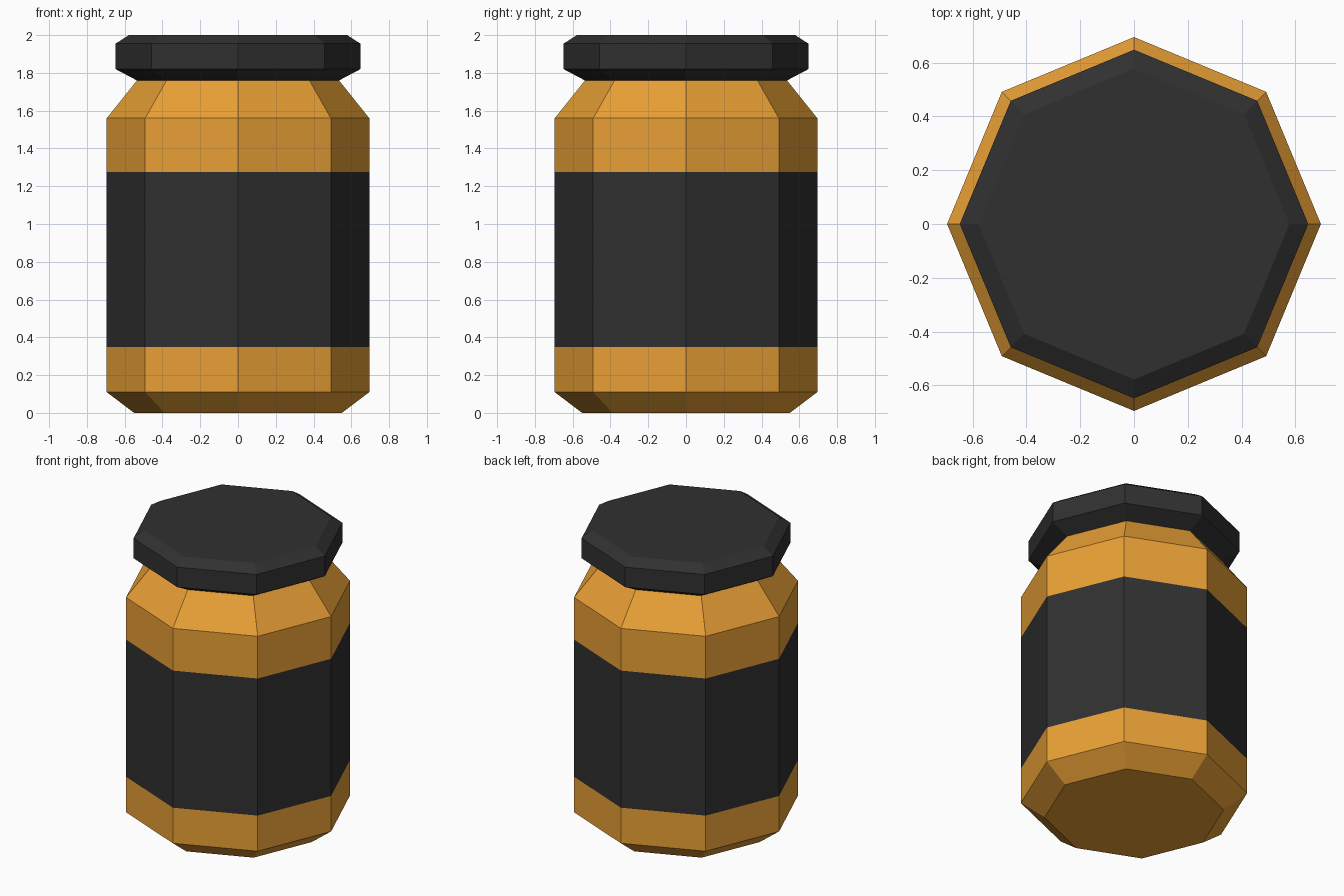
import bpy, bmesh
from math import cos, sin, pi

if "Cube" in bpy.data.objects:
    bpy.data.objects.remove(bpy.data.objects["Cube"])

SIDES = 8


def material(name, color):
    m = bpy.data.materials.new(name)
    m.diffuse_color = (*color, 1)
    m.use_nodes = True
    m.node_tree.nodes["Principled BSDF"].inputs["Base Color"].default_value = m.diffuse_color
    return m


def lathe(name, profile, mats, band_mats, cap_top=True):
    """Eight-sided turned solid from (radius, z) points, one material index per band."""
    bm = bmesh.new()
    rings = [[bm.verts.new((r * cos(2 * pi * i / SIDES), r * sin(2 * pi * i / SIDES), z))
              for i in range(SIDES)] for r, z in profile]
    for lo, hi, mat in zip(rings, rings[1:], band_mats):
        for i in range(SIDES):
            j = (i + 1) % SIDES
            bm.faces.new((lo[i], lo[j], hi[j], hi[i])).material_index = mat
    bm.faces.new(rings[0][::-1])
    if cap_top:
        bm.faces.new(rings[-1])
    mesh = bpy.data.meshes.new(name)
    bm.to_mesh(mesh)
    bm.free()
    for m in mats:
        mesh.materials.append(m)
    obj = bpy.data.objects.new(name, mesh)
    bpy.context.collection.objects.link(obj)
    return obj


amber = material("amber", (0.81, 0.35, 0.036))
black = material("black", (0.03, 0.03, 0.03))

# Jar body with a flush label band; its mouth is closed by the lid
lathe("jar", [(0.55, 0), (0.695, 0.11), (0.695, 0.35), (0.695, 1.275),
              (0.695, 1.56), (0.535, 1.76)],
      [amber, black], [0, 0, 1, 0, 0], cap_top=False)

# Lid with chamfered rims
lathe("lid", [(0.535, 1.76), (0.648, 1.82), (0.648, 1.955), (0.578, 2.0)],
      [black], [0, 0, 0])
